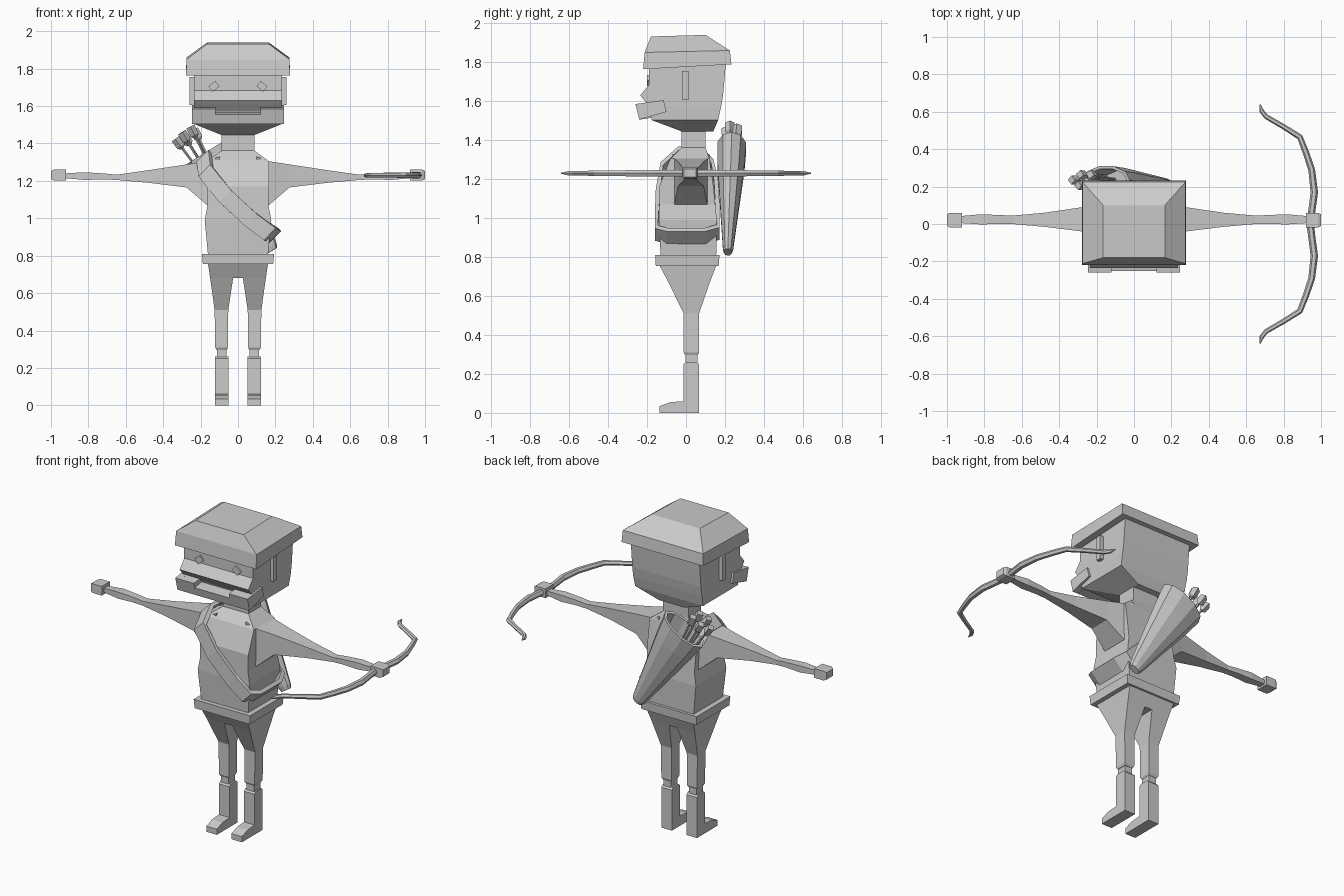
import bpy, bmesh, math
from mathutils import Vector

if "Cube" in bpy.data.objects:
    bpy.data.objects.remove(bpy.data.objects["Cube"])

grey = bpy.data.materials.new("plain grey")
grey.diffuse_color = (0.6, 0.6, 0.6, 1)
grey.use_nodes = True
grey.node_tree.nodes["Principled BSDF"].inputs["Base Color"].default_value = grey.diffuse_color


def loft(name, rings, closed=False):
    """Skin a list of equal-sized rings; cap the ends unless the loop is closed."""
    bm = bmesh.new()
    rows = [[bm.verts.new(p) for p in r] for r in rings]
    n = len(rows[0])
    pairs = list(zip(rows, rows[1:])) + ([(rows[-1], rows[0])] if closed else [])
    for a, b in pairs:
        for i in range(n):
            j = (i + 1) % n
            bm.faces.new((a[i], a[j], b[j], b[i]))
    if not closed:
        bm.faces.new(rows[0])
        bm.faces.new(rows[-1])
    bmesh.ops.recalc_face_normals(bm, faces=bm.faces)
    me = bpy.data.meshes.new(name)
    bm.to_mesh(me)
    bm.free()
    me.materials.append(grey)
    ob = bpy.data.objects.new(name, me)
    bpy.context.collection.objects.link(ob)
    return ob


def flat(z, x0, x1, y0, y1, tilt=0):
    """Horizontal rectangle, its back edge raised by tilt."""
    return [(x0, y0, z), (x1, y0, z), (x1, y1, z + tilt), (x0, y1, z + tilt)]


def upright(x, y0, y1, z0, z1):
    return [(x, y0, z0), (x, y1, z0), (x, y1, z1), (x, y0, z1)]


def stack(name, rows):
    """Symmetric stack of rectangles given as z, half width, front, back."""
    return loft(name, [flat(z, -w, w, a, b) for z, w, a, b in rows])


def prism(name, yz, x0, x1):
    return loft(name, [[(x, y, z) for y, z in yz] for x in (x0, x1)])


def tube(name, pts, radii, sides=6, up=(0, 0, 1)):
    """Tapered tube along a path."""
    pts = [Vector(p) for p in pts]
    rings = []
    for i, p in enumerate(pts):
        t = (pts[min(i + 1, len(pts) - 1)] - pts[max(i - 1, 0)]).normalized()
        u = t.cross(Vector(up)).normalized()
        v = u.cross(t)
        rings.append([p + radii[i] * (math.cos(a) * u + math.sin(a) * v)
                      for a in (2 * math.pi * k / sides for k in range(sides))])
    return loft(name, rings)


# Hat with bevelled crown
loft("hat", [flat(1.764, -.278, .278, -.22, .233, .025),
             flat(1.85, -.275, .275, -.212, .225, .01),
             flat(1.932, -.165, .165, -.18, .10, .008)])

# Head with a wedge-shaped cheek ridge
stack("head", [(1.80, .235, -.19, .205), (1.684, .235, -.19, .195),
               (1.63, .235, -.235, .19), (1.57, .235, -.185, .18),
               (1.503, .232, -.177, .165), (1.445, .088, -.023, .14)])

# Jaw guard, lower in the middle
prism("jaw_middle", [(-.252, 1.555), (-.17, 1.568), (-.16, 1.517), (-.24, 1.505)], -.12, .12)
for s, side in ((1, "left"), (-1, "right")):
    prism("jaw_front_" + side, [(-.26, 1.585), (-.18, 1.595), (-.16, 1.517), (-.24, 1.505)],
          s * .12, s * .21)
    prism("jaw_side_" + side, [(-.26, 1.585), (-.115, 1.605), (-.10, 1.545), (-.24, 1.505)],
          s * .21, s * .247)
    # Diamond eyes and flat ears
    c = s * .128
    loft("eye_" + side, [[(c - .03, y, 1.706), (c + s * .006, y, 1.678), (c + .03, y, 1.706),
                          (c - s * .006, y, 1.734)] for y in (-.2, -.185)])
    loft("ear_" + side, [upright(s * x, -.02, .012, 1.605, 1.755) for x in (.22, .258)])
    # Arm and hand
    loft("arm_" + side, [upright(s * x, a, b, l, h) for x, a, b, l, h in (
        (.10, -.07, .12, 1.06, 1.33), (.165, -.06, .11, 1.07, 1.305),
        (.275, -.04, .09, 1.165, 1.288), (.48, -.015, .06, 1.19, 1.257),
        (.65, .0, .045, 1.205, 1.233), (.72, .0, .048, 1.208, 1.24),
        (.82, -.002, .052, 1.205, 1.246), (.93, .005, .042, 1.215, 1.24))])
    loft("hand_" + side, [upright(s * x, a, b, l, h) for x, a, b, l, h in (
        (.92, -.018, .06, 1.203, 1.26), (.985, -.018, .06, 1.203, 1.26),
        (1.0, -.01, .052, 1.21, 1.253))])
    # Trouser leg, from the hips down to the ankle gap
    loft("trouser_leg_" + side, [flat(z, s * i, s * o, a, b) for z, i, o, a, b in (
        (.68, .026, .149, -.095, .126), (.51, .052, .125, -.012, .067),
        (.31, .054, .122, -.012, .067), (.297, .06, .116, -.005, .06))])
    loft("ankle_" + side, [flat(z, s * .062, s * .113, -.003, .058) for z in (.25, .31)])
    prism("boot_" + side, [(.067, 0), (.067, .25), (.055, .262), (0, .262), (-.012, .25),
                           (-.012, .06), (-.08, .055), (-.135, .035), (-.135, 0)],
          s * .05, s * .122)

# Torso, neck, hips and belt
stack("torso", [(.80, .16, -.13, .155), (.99, .178, -.14, .158), (1.07, .163, -.137, .15),
                (1.17, .165, -.135, .14), (1.305, .165, -.08, .12), (1.362, .088, -.023, .10)])
stack("neck", [(1.35, .088, -.023, .10), (1.46, .088, -.023, .10)])
stack("hips", [(.78, .162, -.138, .155), (.755, .16, -.135, .155), (.68, .149, -.095, .126)])
stack("belt", [(.755, .188, -.155, .168), (.81, .193, -.158, .172)])

# Shoulder strap: a closed band from the right shoulder to the left hip
path = [(-.19, -.04, 1.335), (-.18, -.13, 1.255), (-.07, -.155, 1.12), (.07, -.16, .99),
        (.17, -.158, .915), (.197, -.10, .90), (.2, .10, .90), (.17, .172, .92),
        (.05, .172, 1.04), (-.08, .165, 1.17), (-.18, .14, 1.27), (-.19, .08, 1.335)]
path = [Vector(p) for p in path]
strap = []
plane = Vector((.70, 0, .71))
centre = Vector((0, .01, 1.11))
for p in path:
    out = p - centre
    out = (out - plane * out.dot(plane)).normalized()
    w = plane * .045
    strap.append([p - w, p + w, p + w - out * .025, p - w - out * .025])
loft("shoulder_strap", strap, closed=True)

# Quiver: open oval cone slung across the back
base, mouth = Vector((.18, .215, .825)), Vector((-.15, .235, 1.365))
axis = (mouth - base).normalized()
wide = axis.cross(Vector((0, 1, 0))).normalized()
deep = wide.cross(axis)


def oval(t, a, b):
    c = base.lerp(mouth, t)
    return [c + wide * a * math.cos(k * math.pi / 5) + deep * b * math.sin(k * math.pi / 5)
            for k in range(10)]


loft("quiver", [oval(0, .035, .022), oval(.04, .045, .028), oval(.8, .13, .072),
                oval(1, .148, .078), oval(1, .13, .062), oval(.75, .11, .055)])

# Arrows with square fletchings
for i, tip in enumerate([(-.335, .235, 1.425), (-.30, .205, 1.46), (-.255, .225, 1.49),
                         (-.29, .265, 1.445), (-.235, .265, 1.475)]):
    tip = Vector(tip)
    foot = Vector((-.08 + (tip.x + .28) * .5, .23, 1.12))
    d = (tip - foot).normalized()
    tube(f"arrow_shaft_{i}", [foot, tip], [.007, .007], 4)
    tube(f"arrow_fletching_{i}", [tip - d * .065, tip - d * .05, tip], [.01, .024, .024], 4)

# Bow held level in the left hand
half = [(.674, .64, .003), (.682, .605, .012), (.705, .575, .013), (.80, .52, .014),
        (.887, .465, .016), (.92, .38, .017), (.95, .29, .018), (.964, .17, .02),
        (.952, .08, .019)]
limb = half + [(.942, 0, .02)] + [(x, -y, r) for x, y, r in reversed(half)]
tube("bow", [(x, y, 1.23) for x, y, r in limb], [r for x, y, r in limb])
